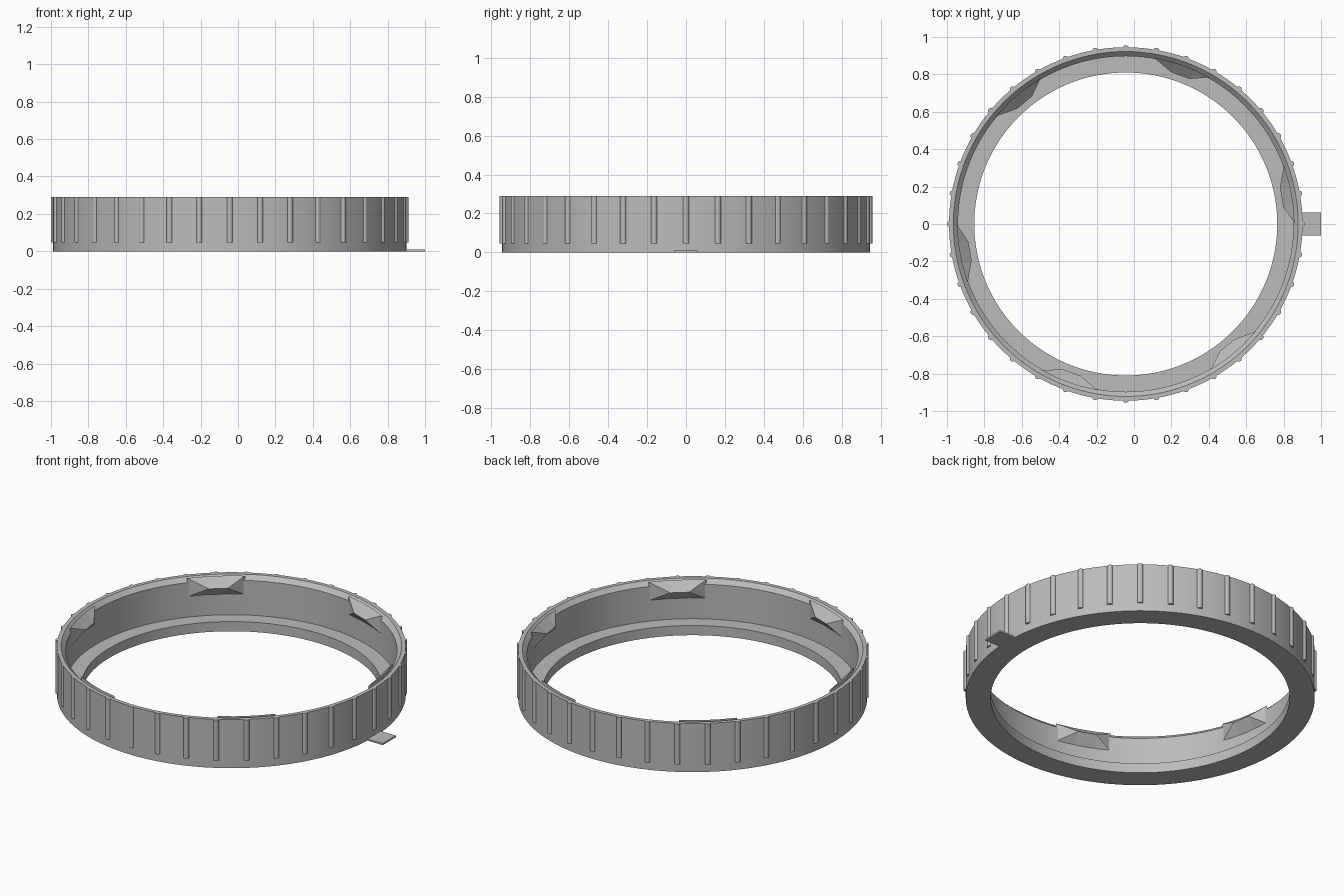
import bpy, bmesh
from math import cos, sin, radians, tau

if "Cube" in bpy.data.objects:
    bpy.data.objects.remove(bpy.data.objects["Cube"])

CX = -0.044      # ring axis, offset by the side tab
HEIGHT = 0.29

grey = bpy.data.materials.new("plain grey")
grey.use_nodes = True
colour = (0.5, 0.5, 0.5, 1)
grey.diffuse_color = colour
grey.node_tree.nodes["Principled BSDF"].inputs["Base Color"].default_value = colour


def polar(r, angle, z):
    return (CX + r * cos(angle), r * sin(angle), z)


def finish(bm, name, smooth=True):
    bmesh.ops.recalc_face_normals(bm, faces=bm.faces)
    mesh = bpy.data.meshes.new(name)
    bm.to_mesh(mesh)
    bm.free()
    mesh.materials.append(grey)
    obj = bpy.data.objects.new(name, mesh)
    bpy.context.collection.objects.link(obj)
    if smooth:
        bpy.ops.object.select_all(action="DESELECT")
        obj.select_set(True)
        bpy.context.view_layer.objects.active = obj
        bpy.ops.object.shade_smooth_by_angle(angle=radians(30))
    return obj


# Ring body: revolved wall with a bottom lip and a chamfered mouth
profile = [(0.81, 0), (0.945, 0), (0.945, HEIGHT), (0.922, HEIGHT),
           (0.897, 0.265), (0.897, 0.058), (0.81, 0.058)]
SEGMENTS = 144
bm = bmesh.new()
loops = [[bm.verts.new(polar(r, tau * i / SEGMENTS, z)) for r, z in profile]
         for i in range(SEGMENTS)]
for i, a in enumerate(loops):
    b = loops[(i + 1) % SEGMENTS]
    for j in range(len(profile)):
        k = (j + 1) % len(profile)
        bm.faces.new((a[j], b[j], b[k], a[k]))
finish(bm, "ring_body")

# Grip ribs: slim rounded bars around the outside
RIBS = 36
RIB_BASE = 0.047
for i in range(RIBS):
    bm = bmesh.new()
    bmesh.ops.create_cone(bm, cap_ends=True, segments=16, radius1=0.016,
                          radius2=0.016, depth=HEIGHT - RIB_BASE)
    bmesh.ops.translate(bm, verts=bm.verts, vec=polar(
        0.94, tau * i / RIBS, (HEIGHT + RIB_BASE) / 2))
    finish(bm, f"grip_rib_{i + 1}")

# Inner catches: wedges with a sloped top, sloped underside and a short edge
for n in range(6):
    start = radians(60 * n)
    angles = [start + radians(d) for d in (0.3, 6.3, 13.3, 20.4)]
    bm = bmesh.new()
    top = [bm.verts.new(polar(0.902, a, HEIGHT)) for a in angles]
    low = [bm.verts.new(polar(0.902, a, 0.178)) for a in angles]
    tip = [bm.verts.new(polar(0.847, a, 0.24)) for a in angles[1:3]]
    for wall in (top, low):
        bm.faces.new((wall[0], wall[1], tip[0]))
        bm.faces.new((wall[1], wall[2], tip[1], tip[0]))
        bm.faces.new((wall[2], wall[3], tip[1]))
    bm.faces.new((top[0], low[0], tip[0]))
    bm.faces.new((top[3], low[3], tip[1]))
    for j in range(3):
        bm.faces.new((top[j], top[j + 1], low[j + 1], low[j]))
    finish(bm, f"inner_catch_{n + 1}", smooth=False)

# Side tab: thin plate at the foot of the ring
bm = bmesh.new()
bmesh.ops.create_cube(bm, size=1)
bmesh.ops.scale(bm, verts=bm.verts, vec=(0.12, 0.124, 0.01))
bmesh.ops.translate(bm, verts=bm.verts, vec=(0.94, 0, 0.005))
finish(bm, "side_tab", smooth=False)
